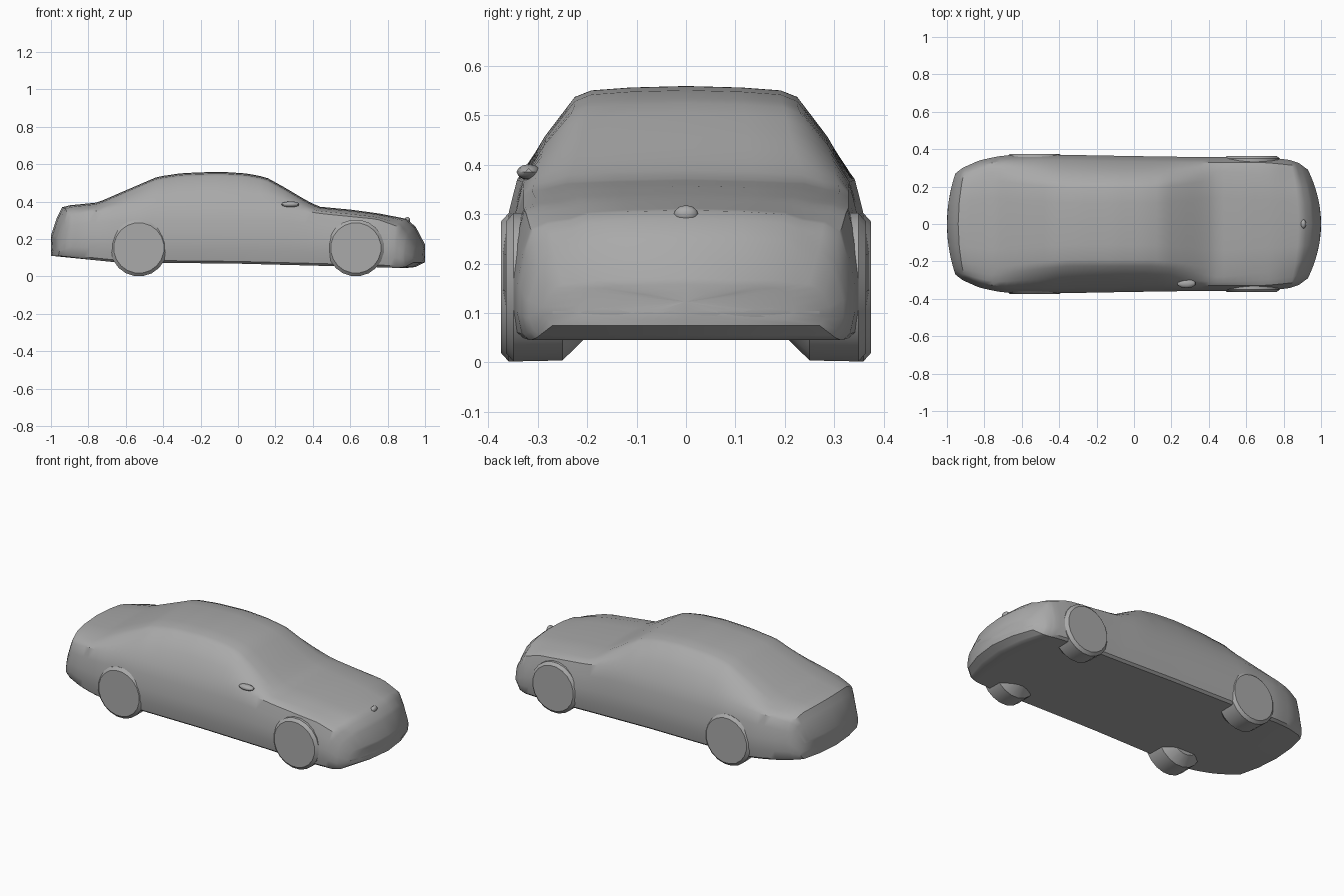
import bpy, bmesh, math
from mathutils import Matrix, Vector

cube = bpy.data.objects.get("Cube")
if cube:
    bpy.data.objects.remove(cube, do_unlink=True)

grey = bpy.data.materials.new("plain_grey")
grey.use_nodes = True
grey.diffuse_color = (0.4, 0.4, 0.4, 1)
grey.node_tree.nodes["Principled BSDF"].inputs["Base Color"].default_value = grey.diffuse_color


def finish(name, bm, angle=35):
    """Turn a bmesh into a named, shaded object."""
    bmesh.ops.recalc_face_normals(bm, faces=bm.faces)
    mesh = bpy.data.meshes.new(name)
    bm.to_mesh(mesh)
    bm.free()
    mesh.materials.append(grey)
    obj = bpy.data.objects.new(name, mesh)
    bpy.context.collection.objects.link(obj)
    bpy.ops.object.select_all(action="DESELECT")
    obj.select_set(True)
    bpy.context.view_layer.objects.active = obj
    bpy.ops.object.shade_smooth_by_angle(angle=math.radians(angle))
    return obj


def along(curve, x):
    """Linear lookup in a list of (x, value) pairs."""
    for (xa, va), (xb, vb) in zip(curve, curve[1:]):
        if x <= xb:
            return va + (vb - va) * max(0, x - xa) / (xb - xa)
    return curve[-1][1]


# Long outlines of the body, rear to nose
top = [(-1, .22), (-.97, .31), (-.94, .37), (-.9, .38), (-.75, .395), (-.6, .46),
       (-.43, .533), (-.3, .552), (-.1, .56), (.05, .55), (.15, .53), (.25, .475),
       (.35, .415), (.43, .373), (.6, .357), (.75, .337), (.9, .308), (.95, .265), (1, .17)]
bottom = [(-1, .11), (-.65, .075), (0, .068), (.5, .055), (.9, .045), (.95, .05), (1, .075)]
width = [(-1, .27), (-.96, .3), (-.85, .338), (-.7, .366), (-.5, .372), (0, .363),
         (.4, .357), (.7, .357), (.88, .342), (.95, .325), (1, .29)]
shoulder = [(-1, .2), (-.94, .32), (-.8, .345), (-.5, .37), (.25, .365), (.45, .335),
            (.75, .305), (.9, .265), (1, .15)]
roof_edge = [(-1, .23), (-.75, .275), (-.55, .245), (-.35, .225), (.1, .225),
             (.25, .245), (.45, .285), (.7, .26), (1, .22)]


def section(x):
    """Half cross-section from the roof centre down to the floor centre."""
    w, zb, zt = along(width, x), along(bottom, x), along(top, x)
    zs = min(along(shoulder, x), zt - .015)
    yr = along(roof_edge, x)
    ys, drop = .92 * w, min(.022, (zt - zs) * .5)
    mid = zb + (zs - zb) * .5
    return [(0, zt), (yr * .5, zt - .003), (yr * .85, zt - drop * .4), (yr, zt - drop),
            (yr * .5 + ys * .5 + .006, (zt - drop + zs) * .5 + .004), (ys, zs),
            (w * .965, zs - (zs - mid) * .45), (w, mid), (w, mid * .5 + zb * .5),
            (w * .97, zb + .012), (w * .93, zb), (w * .5, zb), (0, zb)]


def bowed(x, y):
    """Round the nose and tail in plan."""
    if x > 0:
        return x - .07 * (y / .29) ** 2 * max(0, (x - .7) / .3) ** 1.5
    return x + .045 * (y / .27) ** 2 * max(0, (-x - .75) / .25) ** 1.5


# Body shell: lofted rings, closed by shrinking rings at both ends
stations = sorted({round(-1 + i * .04, 3) for i in range(51)}
                  | {p[0] for p in top if abs(p[0]) > .85})
rings = [(-1, s) for s in (.03, .4, .75)] + [(x, 1) for x in stations] \
    + [(1, s) for s in (.75, .4, .03)]
bm = bmesh.new()
loops = []
for x, s in rings:
    half = section(x)
    full = half + [(-y, z) for y, z in half[-2:0:-1]]
    zc = (half[0][1] + half[-1][1]) / 2
    loops.append([bm.verts.new((bowed(x, y * s), y * s, zc + (z - zc) * s)) for y, z in full])
for a, b in zip(loops, loops[1:]):
    for i in range(len(a)):
        j = (i + 1) % len(a)
        bm.faces.new((a[i], a[j], b[j], b[i]))
bm.faces.new(loops[0])
bm.faces.new(loops[-1])
finish("body_shell", bm)


def wheel(name, x, side, outer):
    """Tyre with a tapered inner side, mostly hidden in the body."""
    bm = bmesh.new()
    profile = [(.1, .2), (.15, .25), (.152, outer - .015), (.135, outer), (.09, outer)]
    n = 20
    circles = [[bm.verts.new((x + r * math.cos(t), side * y, .152 + r * math.sin(t)))
                for t in (math.tau * (k + .5) / n for k in range(n))] for r, y in profile]
    for a, b in zip(circles, circles[1:]):
        for i in range(n):
            j = (i + 1) % n
            bm.faces.new((a[i], a[j], b[j], b[i]))
    bm.faces.new(circles[0])
    bm.faces.new(circles[-1])
    finish(name, bm)


for side, label in ((1, "left"), (-1, "right")):
    wheel("rear_wheel_" + label, -.53, side, .374)
    wheel("front_wheel_" + label, .63, side, .364)


def blob(name, place, size):
    """Small rounded lump."""
    bm = bmesh.new()
    bmesh.ops.create_icosphere(bm, subdivisions=2, radius=1)
    bmesh.ops.transform(bm, verts=bm.verts,
                        matrix=Matrix.Translation(Vector(place)) @ Matrix.Diagonal((*size, 1)))
    finish(name, bm)


# Small fittings
blob("door_mirror", (.28, -.318, .385), (.05, .025, .016))
blob("hood_ornament", (.905, 0, .3), (.015, .025, .018))

# Bumper lip across the nose, following its bow
bm = bmesh.new()
rows = []
for i in range(-8, 9):
    y = i / 8 * .27
    x = bowed(1, y)
    rows.append([bm.verts.new((x - d, y, z)) for d, z in
                 ((.04, .125), (.004, .12), (0, .1), (.01, .075), (.05, .06))])
for a, b in zip(rows, rows[1:]):
    for i in range(len(a)):
        j = (i + 1) % len(a)
        bm.faces.new((a[i], a[j], b[j], b[i]))
bm.faces.new(rows[0])
bm.faces.new(rows[-1])
finish("front_bumper", bm)
